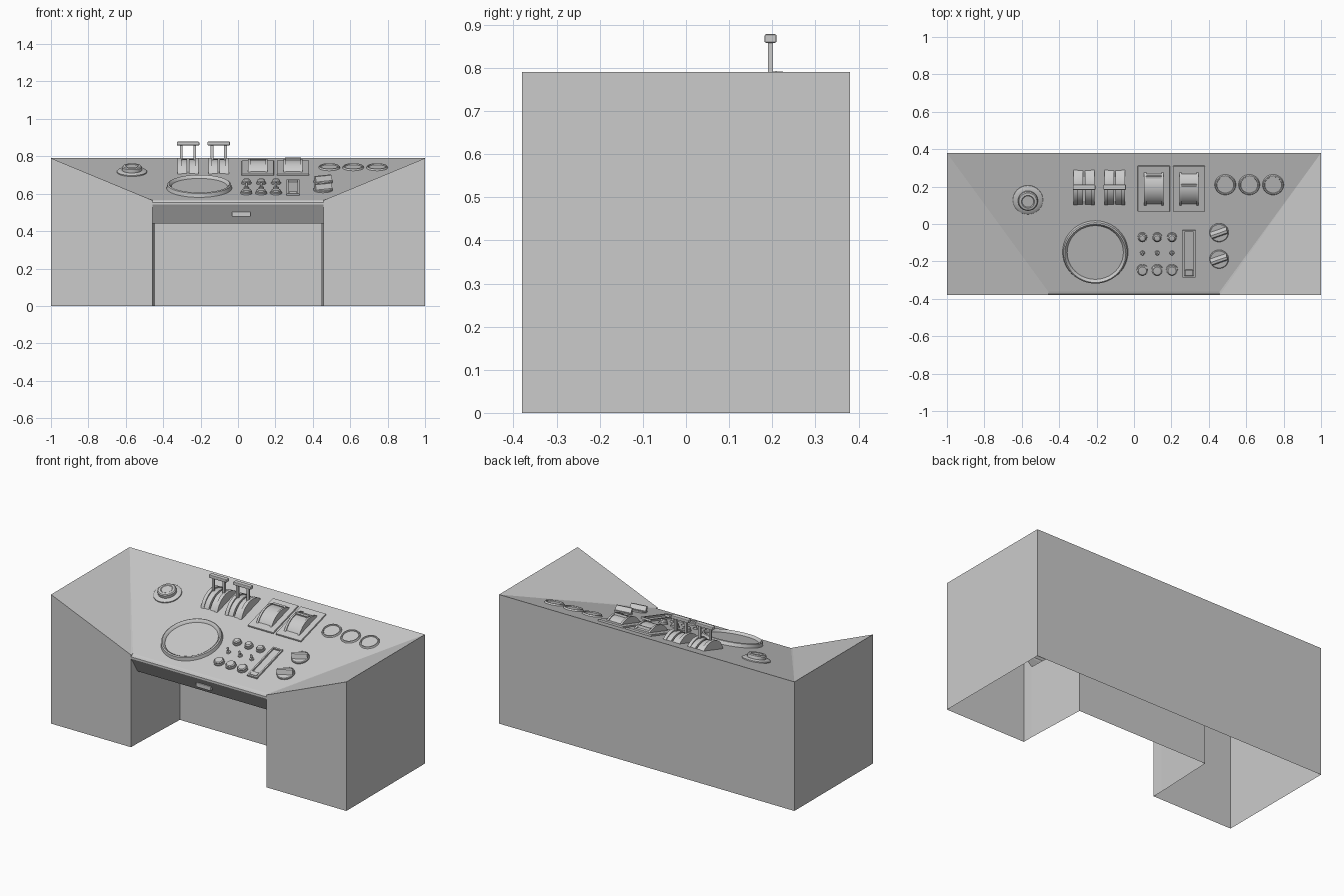
import bpy, bmesh, math
from mathutils import Matrix, Vector

if "Cube" in bpy.data.objects:
    bpy.data.objects.remove(bpy.data.objects["Cube"])

SLOPE = (0.79 - 0.567) / 0.742
TILT = Matrix.Rotation(math.atan(SLOPE), 4, 'X')


def on_panel(x, y, spin=0):
    """Matrix that seats a part on the sloping control panel."""
    z = 0.79 + SLOPE * (y - 0.38)
    return Matrix.Translation((x, y, z)) @ TILT @ Matrix.Rotation(math.radians(spin), 4, 'Z')


def finish(name, bm, mat=Matrix(), smooth=False):
    bmesh.ops.remove_doubles(bm, verts=bm.verts, dist=1e-5)
    bmesh.ops.recalc_face_normals(bm, faces=bm.faces)
    me = bpy.data.meshes.new(name)
    bm.to_mesh(me)
    bm.free()
    ob = bpy.data.objects.new(name, me)
    ob.matrix_world = mat
    bpy.context.collection.objects.link(ob)
    if smooth:
        bpy.ops.object.select_all(action='DESELECT')
        ob.select_set(True)
        bpy.context.view_layer.objects.active = ob
        bpy.ops.object.shade_smooth_by_angle(angle=math.radians(35))
    return ob


def box(name, size, mat, offset=(0, 0, 0), bevel=0):
    bm = bmesh.new()
    bmesh.ops.create_cube(bm, size=1, matrix=Matrix.Translation(offset) @ Matrix.Diagonal((*size, 1)))
    if bevel:
        bmesh.ops.bevel(bm, geom=bm.edges[:], offset=bevel, segments=2, profile=0.5, affect='EDGES')
    return finish(name, bm, mat)


def lathe(name, profile, mat, steps=32):
    """Revolve (radius, height) points around the panel normal."""
    bm = bmesh.new()
    vs = [bm.verts.new((r, 0, h)) for r, h in profile]
    es = [bm.edges.new(p) for p in zip(vs, vs[1:])]
    bmesh.ops.spin(bm, geom=vs + es, cent=(0, 0, 0), axis=(0, 0, 1), angle=math.tau, steps=steps)
    return finish(name, bm, mat, True)


def prism(name, profile, x0, x1, mat):
    """Extrude a closed (y, z) profile along x."""
    bm = bmesh.new()
    f = bm.faces.new([bm.verts.new((x0, y, z)) for y, z in profile])
    r = bmesh.ops.extrude_face_region(bm, geom=[f])
    bmesh.ops.translate(bm, vec=(x1 - x0, 0, 0), verts=[g for g in r['geom'] if isinstance(g, bmesh.types.BMVert)])
    bm.faces.ensure_lookup_table()
    if not f.is_valid or len([1 for e in f.edges if len(e.link_faces) < 2]):
        bm.faces.new([v for v in bm.verts if abs(v.co.x - x0) < 1e-6])
    return finish(name, bm, mat, True)


def arch(half, rise, n=14):
    """Circular segment profile standing on the panel."""
    r = (half * half + rise * rise) / (2 * rise)
    a = math.asin(half / r)
    return [(r * math.sin(a * (1 - 2 * i / n)), r * math.cos(a * (1 - 2 * i / n)) - r + rise) for i in range(n + 1)]


# Desk shell: open underneath, two pods, sloping panel, knee space
bm = bmesh.new()


def face(*pts):
    bm.faces.new([bm.verts.new(p) for p in pts])


X = 0.458
XB = 0.443
lip = [(-0.362, 0.567), (-0.372, 0.563), (-0.379, 0.553), (-0.379, 0.541), (-0.372, 0.53),
       (-0.315, 0.44), (0.07, 0.44)]


def inner_x(y):
    return X if y < -0.2 else XB


for (y0, z0), (y1, z1) in zip(lip, lip[1:]):
    a, b = inner_x(y0), inner_x(y1)
    face((-a, y0, z0), (a, y0, z0), (b, y1, z1), (-b, y1, z1))
face((-1, 0.38, 0.79), (-X, *lip[0]), (X, *lip[0]), (1, 0.38, 0.79))
face((-1, 0.38, 0), (1, 0.38, 0), (1, 0.38, 0.79), (-1, 0.38, 0.79))
face((-XB, 0.07, 0), (XB, 0.07, 0), (XB, 0.07, 0.44), (-XB, 0.07, 0.44))
for s in (-1, 1):
    face((s, -0.38, 0), (s * X, -0.38, 0), (s * X, -0.38, 0.565), (s, -0.38, 0.79))
    face((s, -0.38, 0), (s, 0.38, 0), (s, 0.38, 0.79), (s, -0.38, 0.79))
    face((s, 0.38, 0.79), (s, -0.38, 0.79), (s * X, -0.38, 0.565))
    face((s, 0.38, 0.79), (s * X, -0.38, 0.565), (s * X, *lip[0]))
    face((s * X, -0.38, 0), (s * X, -0.315, 0), *[(s * X, y, z) for y, z in lip[5::-1]], (s * X, -0.38, 0.565))
    face((s * X, -0.315, 0), (s * XB, 0.07, 0), (s * XB, 0.07, 0.44), (s * X, -0.315, 0.44))
finish("desk_shell", bm, smooth=False)

# Drawer pull under the lip
box("drawer_pull", (0.1, 0.02, 0.026), Matrix.Translation((0.018, -0.352, 0.49)), bevel=0.003)

# Large round display with raised bezel
lathe("round_display", [(0, 0.008), (0.15, 0.008), (0.155, 0.018), (0.163, 0.024), (0.17, 0.02), (0.175, 0)],
      on_panel(-0.207, -0.15), 48)

# Push knob at the left
lathe("push_knob", [(0.08, 0), (0.08, 0.006), (0.075, 0.01), (0.053, 0.012), (0.053, 0.03), (0.048, 0.035),
                    (0.035, 0.037), (0.031, 0.034), (0, 0.034)], on_panel(-0.567, 0.13))

# Twin throttle levers: arched housing, upright posts, grip
for i, x in enumerate((-0.267, -0.103)):
    m = on_panel(x, 0.195)
    for s in (-1, 1):
        prism(f"lever_rail_{i}", arch(0.098, 0.055), s * 0.036, s * 0.056, m)
        prism(f"lever_drum_{i}", arch(0.094, 0.047), s * 0.005, s * 0.036, m)
        box(f"lever_post_{i}", (0.014, 0.012, 0.105), Matrix.Translation((x + s * 0.036, 0.196, 0.81)))
    box(f"lever_grip_{i}", (0.12, 0.028, 0.02), Matrix.Translation((x, 0.196, 0.868)), bevel=0.004)

# Twin trim wheels on base plates
for i, x in enumerate((0.106, 0.294)):
    m = on_panel(x, 0.19)
    box(f"wheel_plate_{i}", (0.172, 0.255, 0.012), m, (0, 0, 0.004), 0.003)
    prism(f"trim_wheel_{i}", arch(0.092, 0.045), -0.042, 0.042, m)
    for s in (-1, 1):
        prism(f"wheel_rail_{i}", arch(0.1, 0.05), s * 0.04, s * 0.052, m)
    box(f"wheel_tab_{i}", (0.084, 0.012, 0.02), m, (0, 0.03 if i else 0.07, 0.042 if i else 0.022))

# Three round gauges
for i in range(3):
    lathe(f"gauge_{i}", [(0, 0.003), (0.045, 0.003), (0.047, 0.009), (0.053, 0.009), (0.057, 0)],
          on_panel(0.488 + 0.128 * i, 0.21))

# Button columns: small domes, toggles, larger buttons
for i in range(3):
    x = 0.045 + 0.079 * i
    lathe(f"dome_button_{i}", [(0.026, 0), (0.026, 0.008), (0.021, 0.009), (0.021, 0.018), (0.015, 0.024), (0, 0.026)],
          on_panel(x, -0.07), 20)
    lathe(f"toggle_base_{i}", [(0.013, 0), (0.012, 0.008), (0, 0.009)], on_panel(x, -0.155), 16)
    lathe(f"toggle_stick_{i}", [(0.004, 0), (0.007, 0.03), (0.005, 0.034), (0, 0.035)], on_panel(x, -0.155), 12)
    lathe(f"round_button_{i}", [(0.031, 0), (0.031, 0.008), (0.027, 0.01), (0.027, 0.016), (0.022, 0.021), (0, 0.022)],
          on_panel(x, -0.245), 24)

# Slider slot with raised frame
m = on_panel(0.294, -0.157)
for s in (-1, 1):
    box("slider_frame_side", (0.009, 0.262, 0.012), m, (s * 0.029, 0, 0.004))
    box("slider_frame_end", (0.067, 0.009, 0.012), m, (0, s * 0.127, 0.004))
box("slider_cap", (0.045, 0.03, 0.014), m, (0, -0.106, 0.005), 0.003)

# Rotary selectors with a slanted finger bar
for i, y in enumerate((-0.045, -0.187)):
    lathe(f"selector_base_{i}", [(0.051, 0), (0.051, 0.007), (0.047, 0.01), (0, 0.01)], on_panel(0.455, y))
    prism(f"selector_bar_{i}", [(-0.02, 0.008), (0.02, 0.008), (0.007, 0.036), (-0.007, 0.036)],
          -0.046, 0.046, on_panel(0.455, y, 20))
